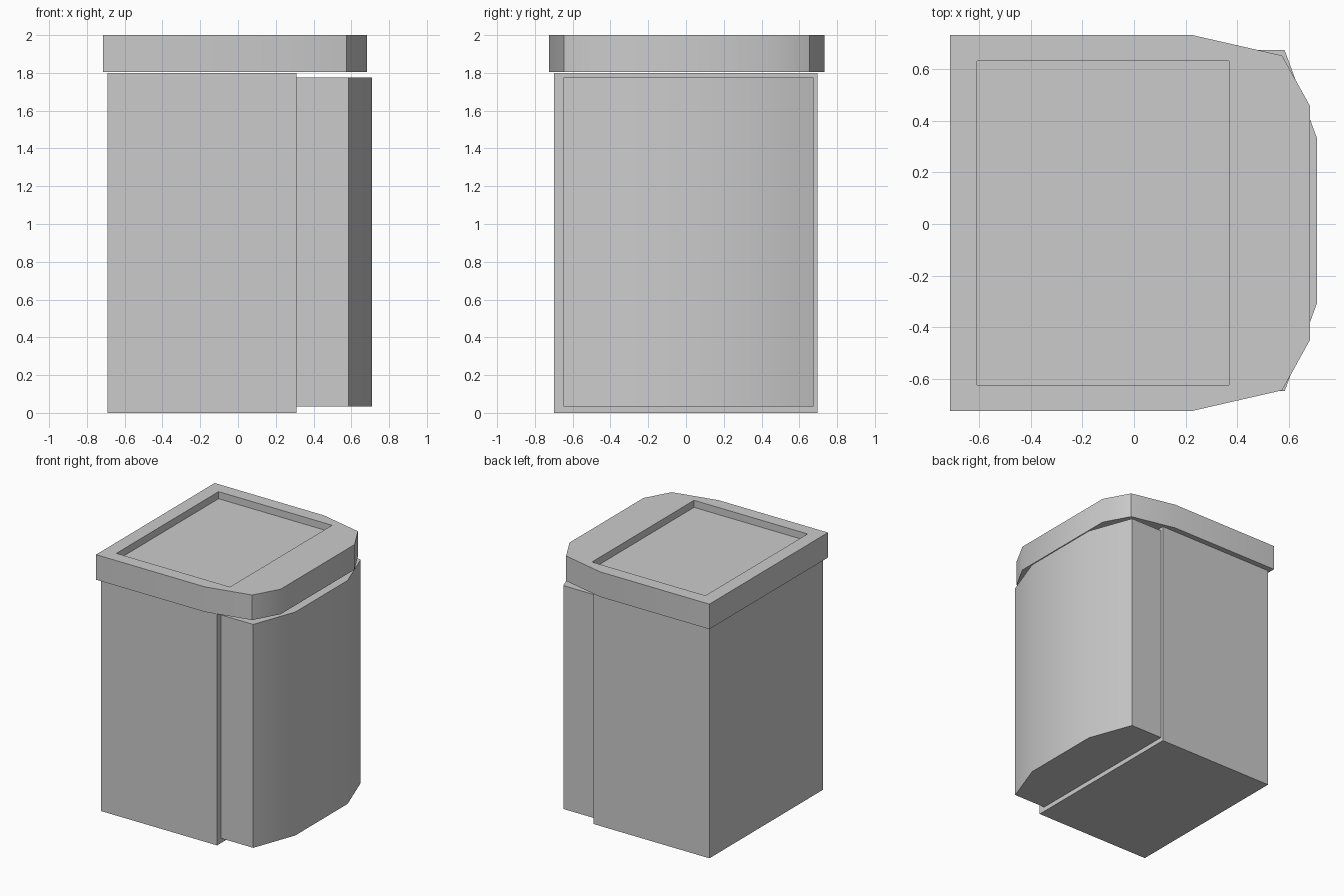
import bpy, bmesh, math

if "Cube" in bpy.data.objects:
    bpy.data.objects.remove(bpy.data.objects["Cube"])


def prism(name, outline, z0, z1, smooth_angle=None):
    """Extrude a counter-clockwise plan outline from z0 to z1."""
    bm = bmesh.new()
    base = bm.faces.new([bm.verts.new((x, y, z0)) for x, y in outline])
    ext = bmesh.ops.extrude_face_region(bm, geom=[base], use_keep_orig=True)
    top = [v for v in ext["geom"] if isinstance(v, bmesh.types.BMVert)]
    bmesh.ops.translate(bm, verts=top, vec=(0, 0, z1 - z0))
    bmesh.ops.recalc_face_normals(bm, faces=bm.faces)
    mesh = bpy.data.meshes.new(name)
    bm.to_mesh(mesh)
    bm.free()
    obj = bpy.data.objects.new(name, mesh)
    bpy.context.collection.objects.link(obj)
    if smooth_angle:
        bpy.ops.object.select_all(action='DESELECT')
        obj.select_set(True)
        bpy.context.view_layer.objects.active = obj
        bpy.ops.object.shade_smooth_by_angle(angle=math.radians(smooth_angle))
    return obj


def rect(x0, x1, y0, y1):
    return [(x0, y0), (x1, y0), (x1, y1), (x0, y1)]


def mirrored(half, centre):
    """Complete a (x, half width) outline across y = centre."""
    return ([(x, centre - w) for x, w in half]
            + [(x, centre + w) for x, w in reversed(half)])


# Main cabinet
prism("cabinet_body", rect(-0.69, 0.31, -0.70, 0.697), 0, 1.8)

# Bowed door on the +x side
prism("door", mirrored([(0.31, 0.662), (0.585, 0.662), (0.71, 0.322)], 0.013),
      0.035, 1.775, 30)

# Overhanging lid with chamfered nose
lid = prism("lid", mirrored([(-0.715, 0.73), (0.225, 0.73), (0.575, 0.65),
                             (0.683, 0.455)], 0.004), 1.805, 2.0, 35)

# Rectangular tray sunk into the lid
cutter = prism("tray_cutter", rect(-0.61, 0.368, -0.625, 0.632), 1.945, 2.1)
cutter.hide_render = True
cutter.hide_viewport = True
cutter.display_type = 'WIRE'
cut = lid.modifiers.new("tray", 'BOOLEAN')
cut.operation = 'DIFFERENCE'
cut.solver = 'EXACT'
cut.object = cutter
